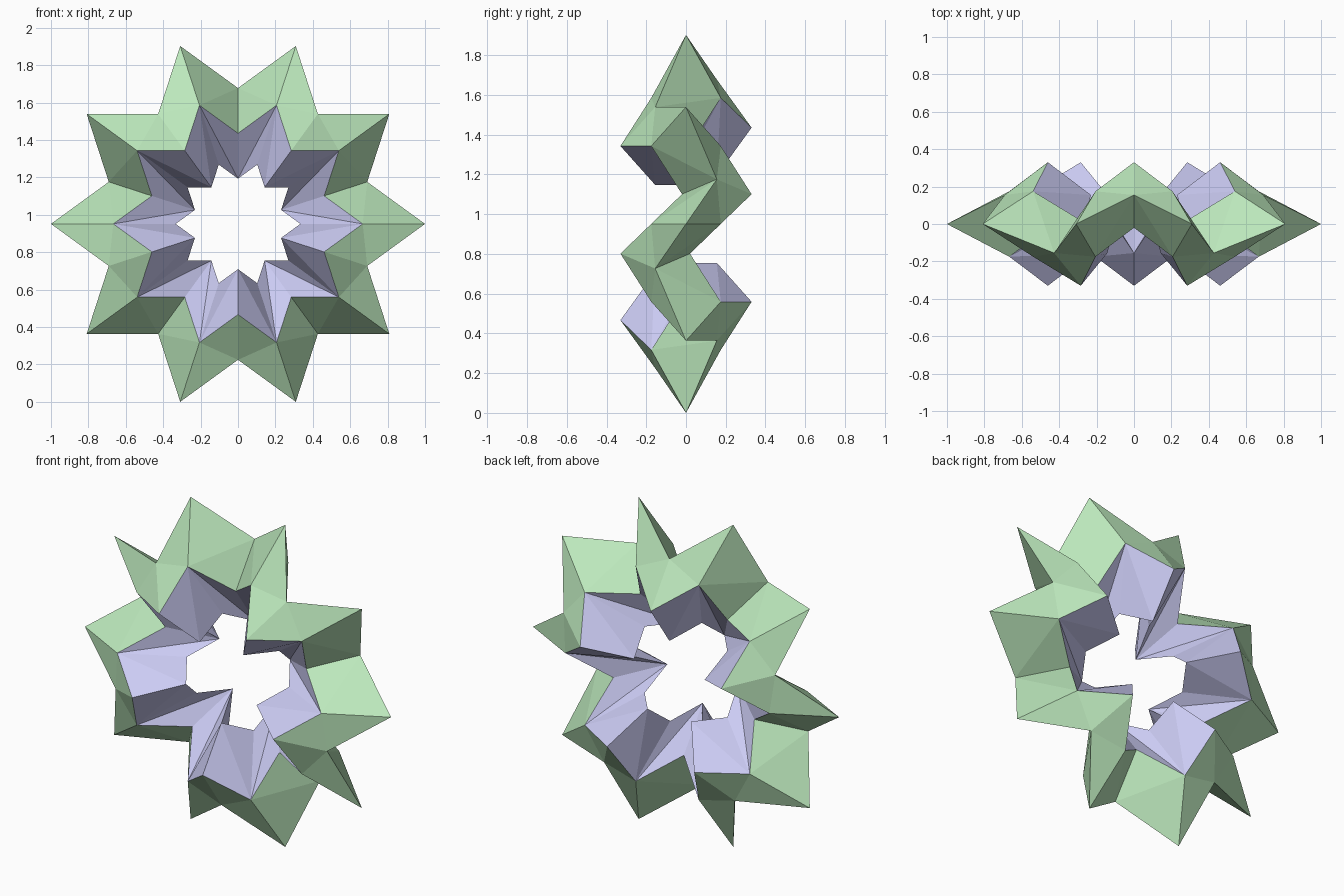
import bpy, bmesh
from math import cos, sin, radians

if "Cube" in bpy.data.objects:
    bpy.data.objects.remove(bpy.data.objects["Cube"])

POINTS = 10
CENTRE_Z = 0.951
HALF_DEPTH = 0.175   # half depth of the diamond cross-section
SWAY = 0.155         # zigzag of the valley sections front/back


def material(name, colour):
    m = bpy.data.materials.new(name)
    m.diffuse_color = colour
    m.use_nodes = True
    m.node_tree.nodes["Principled BSDF"].inputs["Base Color"].default_value = m.diffuse_color
    return m


def section(bm, angle, radius, y):
    """Diamond section: outer tip, back corner, inner tip, front corner."""
    corners = [(1, 0), (2 / 3, HALF_DEPTH), (1 / 3, 0), (2 / 3, -HALF_DEPTH)]
    a = radians(angle)
    return [bm.verts.new((radius * f * cos(a), y + dy, CENTRE_Z + radius * f * sin(a)))
            for f, dy in corners]


bm = bmesh.new()

# Alternate star-tip and valley sections around the ring
rings = []
for k in range(POINTS):
    rings.append(section(bm, 36 * k, 1.0, 0))
    rings.append(section(bm, 36 * k + 18, 0.7265, SWAY if k % 2 == 0 else -SWAY))

# Join the sections with folded facets: green outside, violet inside
for i in range(len(rings)):
    a, b = rings[i], rings[(i + 1) % len(rings)]
    tip, valley = (a, b) if i % 2 == 0 else (b, a)
    for side in (1, 3):
        for edge, slot in ((0, 0), (2, 1)):
            for tri in ((tip[edge], valley[edge], tip[side]),
                        (valley[edge], valley[side], tip[side])):
                bm.faces.new(tri).material_index = slot

bmesh.ops.recalc_face_normals(bm, faces=bm.faces)
mesh = bpy.data.meshes.new("folded_star_ring")
bm.to_mesh(mesh)
bm.free()
mesh.materials.append(material("green_paper", (0.5, 0.8, 0.5, 1)))
mesh.materials.append(material("violet_paper", (0.6, 0.6, 0.9, 1)))
star = bpy.data.objects.new("folded_star_ring", mesh)
bpy.context.collection.objects.link(star)
